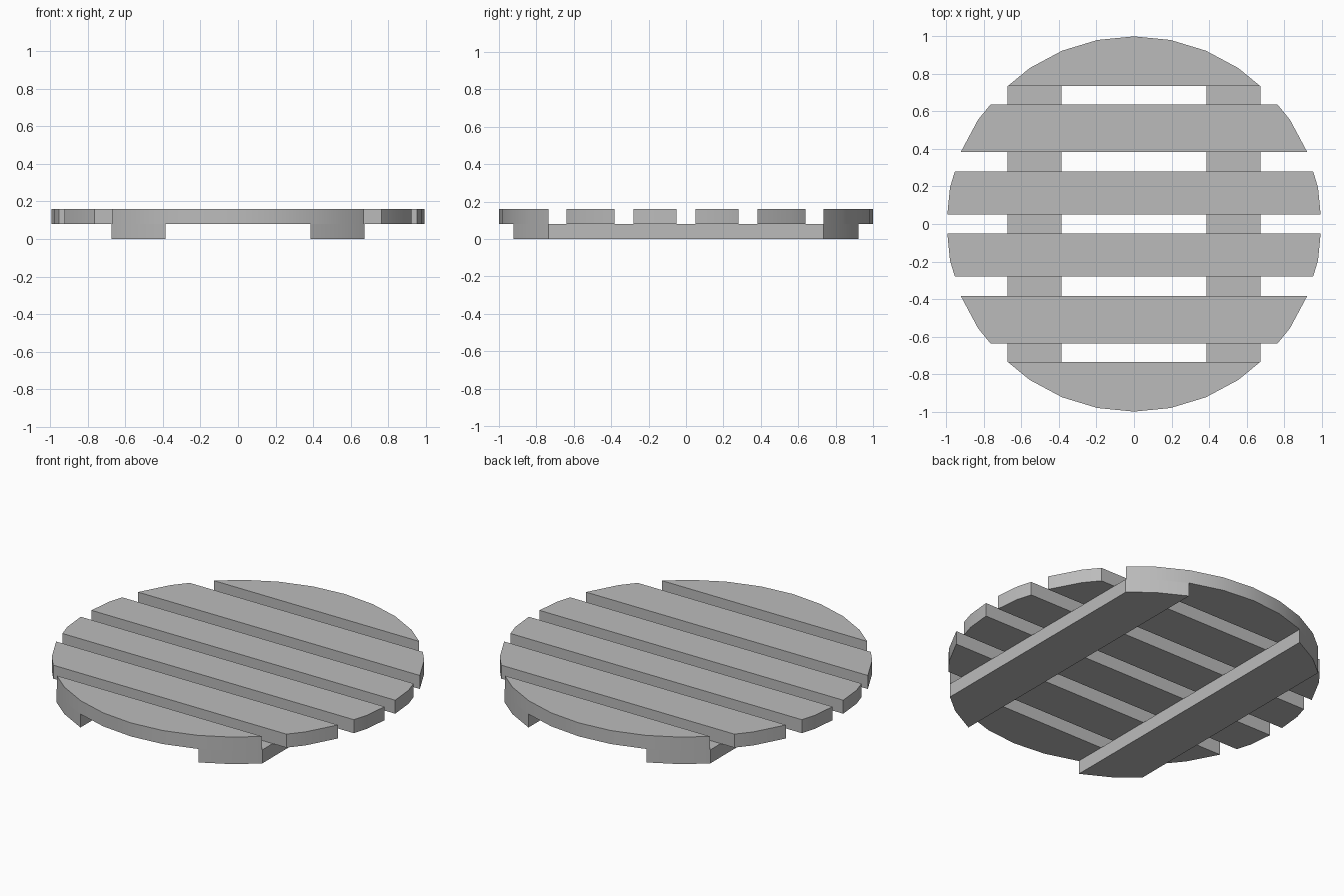
import bpy, bmesh, math
from mathutils import Vector

cube = bpy.data.objects.get("Cube")
if cube:
    bpy.data.objects.remove(cube, do_unlink=True)

grey = bpy.data.materials.new("plain grey")
grey.use_nodes = True
colour = (0.5, 0.5, 0.5, 1)
grey.diffuse_color = colour
grey.node_tree.nodes["Principled BSDF"].inputs["Base Color"].default_value = colour

SIDES = 32
THICK = 0.08


def disc_strip(name, axis, low, high, z):
    """Flat strip of the round outline between low and high along an axis."""
    bm = bmesh.new()
    ring = [bm.verts.new((math.cos(a), math.sin(a), z))
            for a in (2 * math.pi * i / SIDES for i in range(SIDES))]
    bm.faces.new(ring)
    direction = Vector(axis)
    for limit, side in ((low, -1), (high, 1)):
        bmesh.ops.bisect_plane(bm, geom=bm.verts[:] + bm.edges[:] + bm.faces[:],
                               dist=1e-5, plane_co=direction * limit,
                               plane_no=direction * side, clear_outer=True)
    top = bmesh.ops.extrude_face_region(bm, geom=bm.faces[:], use_keep_orig=True)
    bmesh.ops.translate(bm, vec=(0, 0, THICK),
                        verts=[v for v in top["geom"] if isinstance(v, bmesh.types.BMVert)])
    bmesh.ops.recalc_face_normals(bm, faces=bm.faces[:])
    mesh = bpy.data.meshes.new(name)
    bm.to_mesh(mesh)
    bm.free()
    mesh.materials.append(grey)
    obj = bpy.data.objects.new(name, mesh)
    bpy.context.collection.objects.link(obj)
    bpy.ops.object.select_all(action="DESELECT")
    obj.select_set(True)
    bpy.context.view_layer.objects.active = obj
    bpy.ops.object.shade_smooth_by_angle(angle=math.radians(25))


def mirrored(low, high, sign):
    return sorted((low * sign, high * sign))


# Six top slats, mirrored front to back
slats = {"inner": (0.05, 0.28), "middle": (0.383, 0.638), "end": (0.736, 1.1)}
for place, span in slats.items():
    for end, sign in (("front", -1), ("back", 1)):
        disc_strip(f"{end}_{place}_slat", (0, 1, 0), *mirrored(*span, sign), THICK)

# Two bearers underneath, mirrored left to right
for side, sign in (("left", 1), ("right", -1)):
    disc_strip(f"{side}_bearer", (1, 0, 0), *mirrored(0.387, 0.674, sign), 0)
